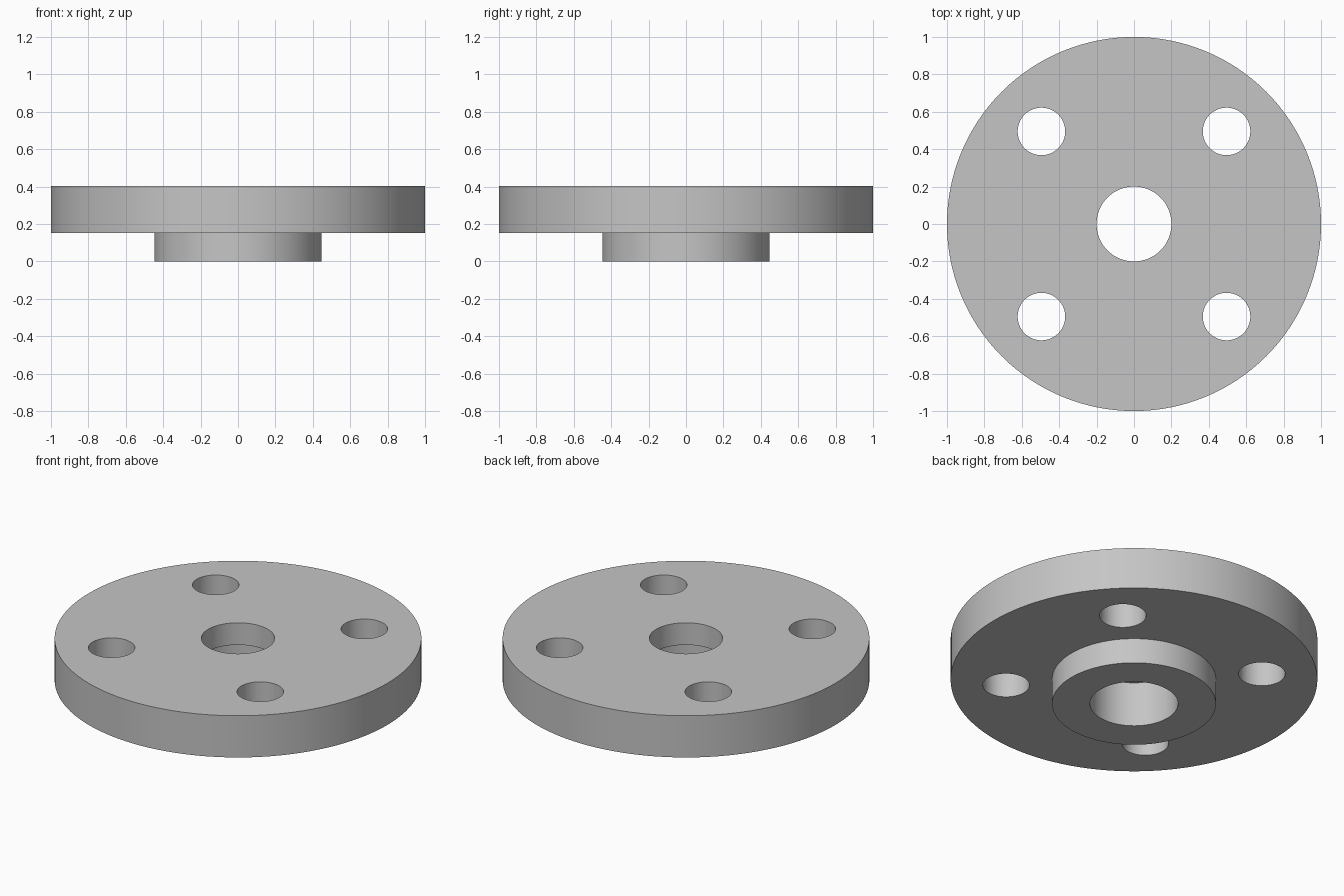
import bpy, bmesh, math
from mathutils import Matrix, Vector

default = bpy.data.objects.get("Cube")
if default:
    bpy.data.objects.remove(default, do_unlink=True)

SEGMENTS = 128
TOP, FLANGE_BOTTOM, BORE_STEP = 0.403, 0.152, 0.27
BOLT_RADIUS, BOLT_CIRCLE = 0.127, 0.70

# Single steel grey material
steel = bpy.data.materials.new("steel_grey")
steel.use_nodes = True
grey = (0.56, 0.56, 0.56, 1)
steel.diffuse_color = grey
steel.node_tree.nodes["Principled BSDF"].inputs["Base Color"].default_value = grey


def add_object(name, bm):
    bmesh.ops.recalc_face_normals(bm, faces=bm.faces)
    mesh = bpy.data.meshes.new(name)
    bm.to_mesh(mesh)
    bm.free()
    mesh.materials.append(steel)
    obj = bpy.data.objects.new(name, mesh)
    bpy.context.collection.objects.link(obj)
    return obj


def revolve(name, profile):
    """Turn a closed (radius, height) profile around the z axis."""
    bm = bmesh.new()
    verts = [bm.verts.new((r, 0, z)) for r, z in profile]
    edges = [bm.edges.new((v, verts[i - 1])) for i, v in enumerate(verts)]
    bmesh.ops.spin(bm, geom=verts + edges, cent=(0, 0, 0), axis=(0, 0, 1),
                   angle=math.tau, steps=SEGMENTS, use_merge=True)
    bmesh.ops.remove_doubles(bm, verts=bm.verts, dist=1e-5)
    return add_object(name, bm)


# Flange disc, lower hub and stepped centre bore
flange = revolve("flange_with_hub", [
    (0.20, TOP), (1.0, TOP), (1.0, FLANGE_BOTTOM), (0.447, FLANGE_BOTTOM),
    (0.447, 0), (0.24, 0), (0.24, BORE_STEP), (0.20, BORE_STEP)])

# Four bolt holes, cut through the disc
bm = bmesh.new()
for i in range(4):
    angle = math.radians(45 + 90 * i)
    centre = Vector((math.cos(angle), math.sin(angle), 0)) * BOLT_CIRCLE
    centre.z = (TOP + FLANGE_BOTTOM) / 2
    bmesh.ops.create_cone(bm, cap_ends=True, segments=64, radius1=BOLT_RADIUS,
                          radius2=BOLT_RADIUS, depth=0.5,
                          matrix=Matrix.Translation(centre))
cutter = add_object("bolt_hole_cutter", bm)
cutter.hide_render = True

cut = flange.modifiers.new("bolt_holes", "BOOLEAN")
cut.operation = "DIFFERENCE"
cut.solver = "EXACT"
cut.object = cutter

bpy.ops.object.select_all(action="DESELECT")
flange.select_set(True)
bpy.context.view_layer.objects.active = flange
bpy.ops.object.modifier_apply(modifier=cut.name)
bpy.data.objects.remove(cutter, do_unlink=True)

# Smooth round walls with crisp rims
bpy.ops.object.shade_smooth_by_angle(angle=math.radians(30))
